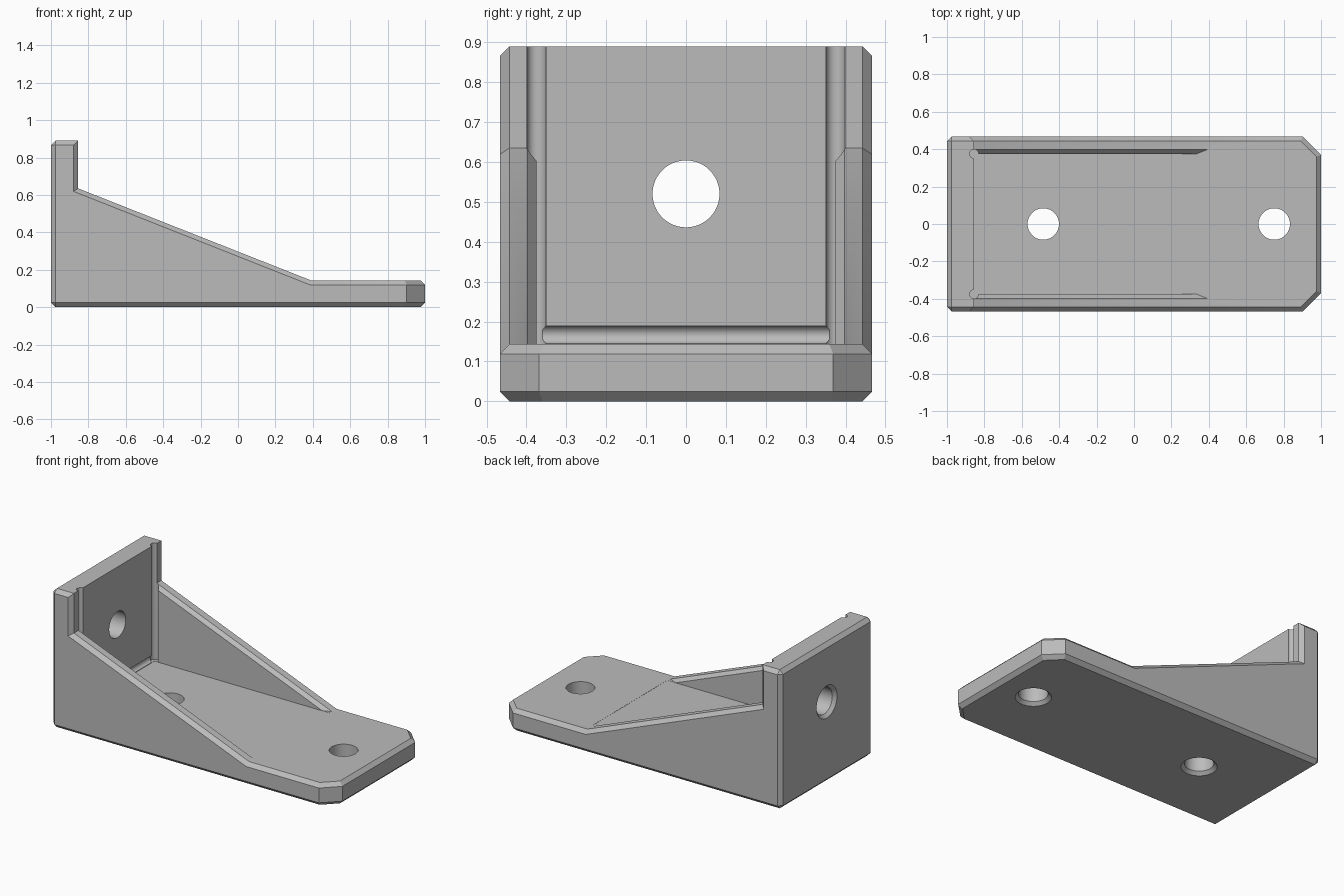
import bpy, bmesh, math
from mathutils import Matrix, Vector

cube = bpy.data.objects.get("Cube")
if cube:
    bpy.data.objects.remove(cube, do_unlink=True)

HALF, INNER = 0.467, 0.375          # half width, inner wall face
TOP, BASE, PLATE = 0.89, 0.143, -0.855
WALL, TOE = 0.635, 0.39             # wall height at the plate, wall end
CH = 0.024                          # chamfer size

steel = bpy.data.materials.new("plain grey")
steel.use_nodes = True
grey = (0.5, 0.5, 0.5, 1)
steel.diffuse_color = grey
steel.node_tree.nodes["Principled BSDF"].inputs["Base Color"].default_value = grey


def make(name, bm):
    bmesh.ops.recalc_face_normals(bm, faces=bm.faces)
    mesh = bpy.data.meshes.new(name)
    bm.to_mesh(mesh)
    bm.free()
    mesh.materials.append(steel)
    obj = bpy.data.objects.new(name, mesh)
    bpy.context.collection.objects.link(obj)
    return obj


def hull(name, points):
    bm = bmesh.new()
    for p in points:
        bm.verts.new(p)
    bmesh.ops.convex_hull(bm, input=bm.verts)
    return make(name, bm)


def cone(name, centre, axis, r1, r2, depth, sides=48):
    bm = bmesh.new()
    turn = Vector((0, 0, 1)).rotation_difference(Vector(axis)).to_matrix().to_4x4()
    bmesh.ops.create_cone(bm, cap_ends=True, segments=sides, radius1=r1, radius2=r2,
                          depth=depth, matrix=Matrix.Translation(centre) @ turn)
    return make(name, bm)


# Body: side profile swept across the width
profile = [(-1, 0), (1, 0), (1, BASE), (TOE, BASE), (PLATE, WALL), (PLATE, TOP), (-1, TOP)]
bm = bmesh.new()
face = bm.faces.new([bm.verts.new((x, -HALF, z)) for x, z in profile])
swept = bmesh.ops.extrude_face_region(bm, geom=[face])["geom"]
bmesh.ops.translate(bm, vec=(0, 2 * HALF, 0),
                    verts=[v for v in swept if isinstance(v, bmesh.types.BMVert)])
bmesh.ops.recalc_face_normals(bm, faces=bm.faces)


def direction(edge):
    return (edge.verts[1].co - edge.verts[0].co).normalized()


def middle(edge):
    return (edge.verts[0].co + edge.verts[1].co) / 2


# Clipped corners at the toe
corners = [e for e in bm.edges if abs(direction(e).z) > 0.99 and middle(e).x > 0.9]
bmesh.ops.bevel(bm, geom=corners, offset=0.098, segments=1, affect='EDGES')


# Small chamfer on the outer edges
def chamfered(edge):
    d, m = direction(edge), middle(edge)
    if abs(d.y) > 0.99:
        return abs(m.x) > 0.95
    return not (abs(d.z) > 0.99 and m.x > 0.8)


bmesh.ops.bevel(bm, geom=[e for e in bm.edges if chamfered(e)], offset=CH,
                segments=1, affect='EDGES')
bracket = make("bracket_body", bm)

# Pocket between the side walls
cutters = [hull("pocket_cutter", [(x, y, z) for x in (PLATE - 0.001, TOE + 0.005)
                                  for y in (-INNER, INNER) for z in (BASE - 0.001, 1)])]

# Chamfer along the inner top edge of each wall
slope = (WALL - BASE) / (TOE - PLATE)
low, high = -0.025, 0.015
for s in (-1, 1):
    inner, outer = s * (INNER - 0.003), s * (INNER + 0.037)
    cutters.append(hull("wall_chamfer_cutter", [
        (PLATE, inner, WALL + low), (PLATE, outer, WALL + high), (PLATE, inner, WALL + high),
        (TOE + low / slope, inner, BASE), (TOE + high / slope, outer, BASE),
        (TOE + high / slope, inner, BASE)]))
    # Relief groove in the plate beside each wall
    cutters.append(cone("side_groove_cutter", (PLATE, s * INNER, 0.65), (0, 0, 1),
                        0.024, 0.024, 1, 24))
    cutters[-1].data.transform(Matrix.Translation((0, 0, BASE + 0.5 - 0.65)))

# Relief groove along the foot of the plate
cutters.append(cone("foot_groove_cutter", (PLATE, 0, BASE + 0.024), (0, 1, 0),
                    0.022, 0.022, 2 * INNER - 0.03, 24))

# Bolt holes, countersunk on the outer faces
for centre, axis in (((-0.485, 0, 0), (0, 0, 1)), ((0.75, 0, 0), (0, 0, 1)),
                     ((-1, 0, 0.52), (1, 0, 0))):
    c, a = Vector(centre), Vector(axis)
    cutters.append(cone("hole_cutter", c + a * 0.05, axis, 0.084, 0.084, 0.4))
    cutters.append(cone("countersink_cutter", c, axis, 0.124, 0.084, 0.04))

bpy.context.view_layer.objects.active = bracket
bracket.select_set(True)
for cutter in cutters:
    cutter.hide_render = True
    mod = bracket.modifiers.new("cut", 'BOOLEAN')
    mod.operation, mod.solver, mod.object = 'DIFFERENCE', 'EXACT', cutter
    bpy.ops.object.modifier_apply(modifier=mod.name)
    bpy.data.objects.remove(cutter, do_unlink=True)

bpy.ops.object.shade_smooth_by_angle(angle=math.radians(30))
